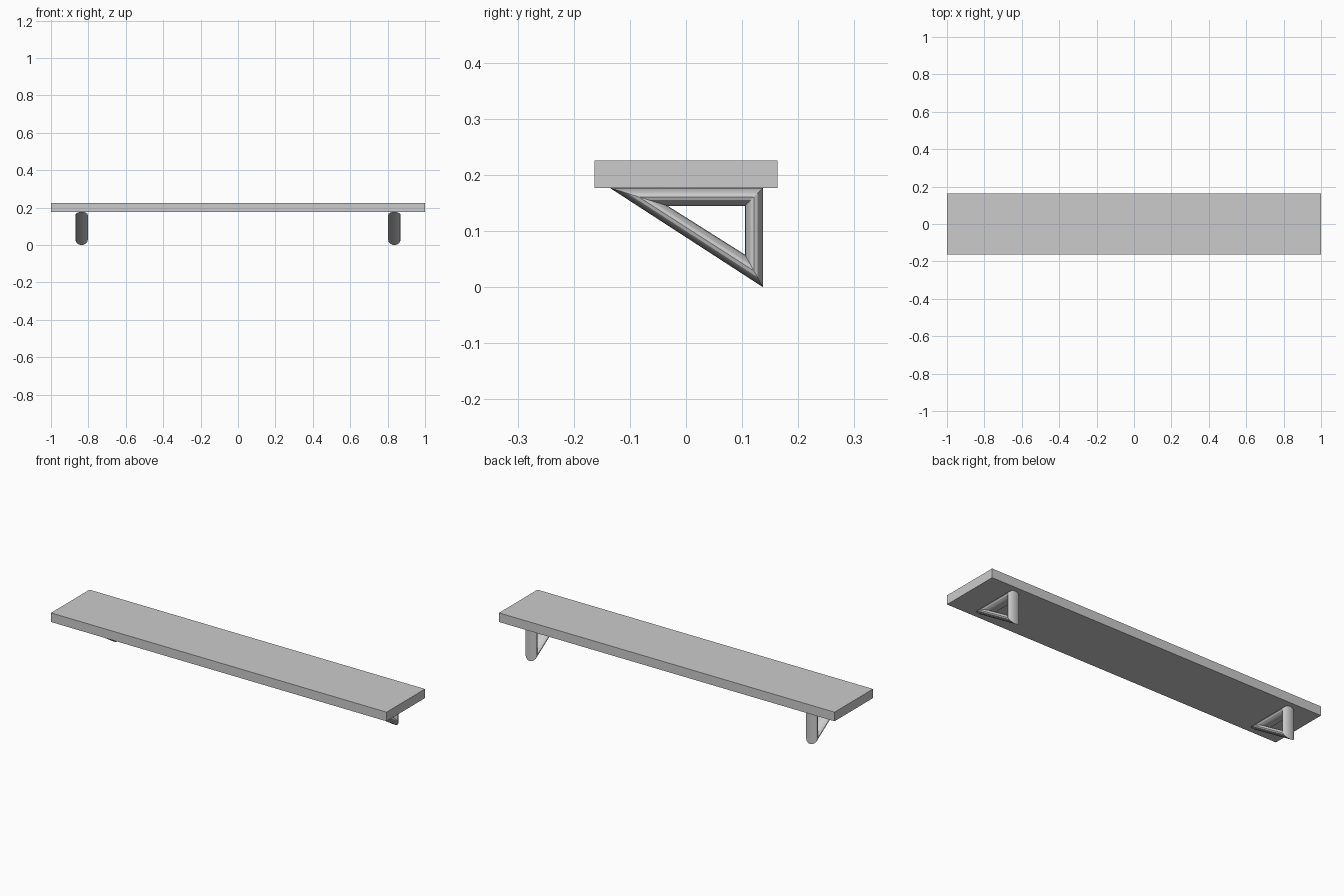
import bpy, bmesh, math
from mathutils import Vector

if "Cube" in bpy.data.objects:
    bpy.data.objects.remove(bpy.data.objects["Cube"])

SIDES = 16
HALF_WIDTH = 0.033
# (outer, inner) corners of the mitred triangular frame, in (y, z)
CORNERS = [((-0.136, 0.177), (-0.033, 0.145)),
           ((0.137, 0.177), (0.105, 0.145)),
           ((0.137, 0.0), (0.105, 0.058))]


def finish(bm, name):
    bmesh.ops.recalc_face_normals(bm, faces=bm.faces)
    mesh = bpy.data.meshes.new(name)
    bm.to_mesh(mesh)
    bm.free()
    ob = bpy.data.objects.new(name, mesh)
    bpy.context.collection.objects.link(ob)
    return ob


def add_bracket(name, x):
    bm = bmesh.new()
    rings = []
    # Oval cross-section stretched along each mitre plane
    for outer, inner in CORNERS:
        o, i = Vector((x, *outer)), Vector((x, *inner))
        mid, half = (o + i) / 2, (o - i) / 2
        ring = []
        for k in range(SIDES):
            a = math.tau * k / SIDES
            side = Vector((HALF_WIDTH * math.sin(a), 0, 0))
            ring.append(bm.verts.new(mid + half * math.cos(a) + side))
        rings.append(ring)
    # Three bars joining the corners
    for r in range(3):
        a, b = rings[r], rings[(r + 1) % 3]
        for k in range(SIDES):
            n = (k + 1) % SIDES
            bm.faces.new((a[k], a[n], b[n], b[k]))
    ob = finish(bm, name)
    bpy.ops.object.select_all(action='DESELECT')
    ob.select_set(True)
    bpy.context.view_layer.objects.active = ob
    bpy.ops.object.shade_smooth_by_angle(angle=math.radians(30))


# Shelf board
bm = bmesh.new()
bmesh.ops.create_cube(bm, size=1)
bmesh.ops.scale(bm, vec=(2.0, 0.327, 0.049), verts=bm.verts)
bmesh.ops.translate(bm, vec=(0, 0, 0.2015), verts=bm.verts)
finish(bm, "shelf_board")

# Pair of triangular brackets
add_bracket("left_bracket", -0.836)
add_bracket("right_bracket", 0.836)
